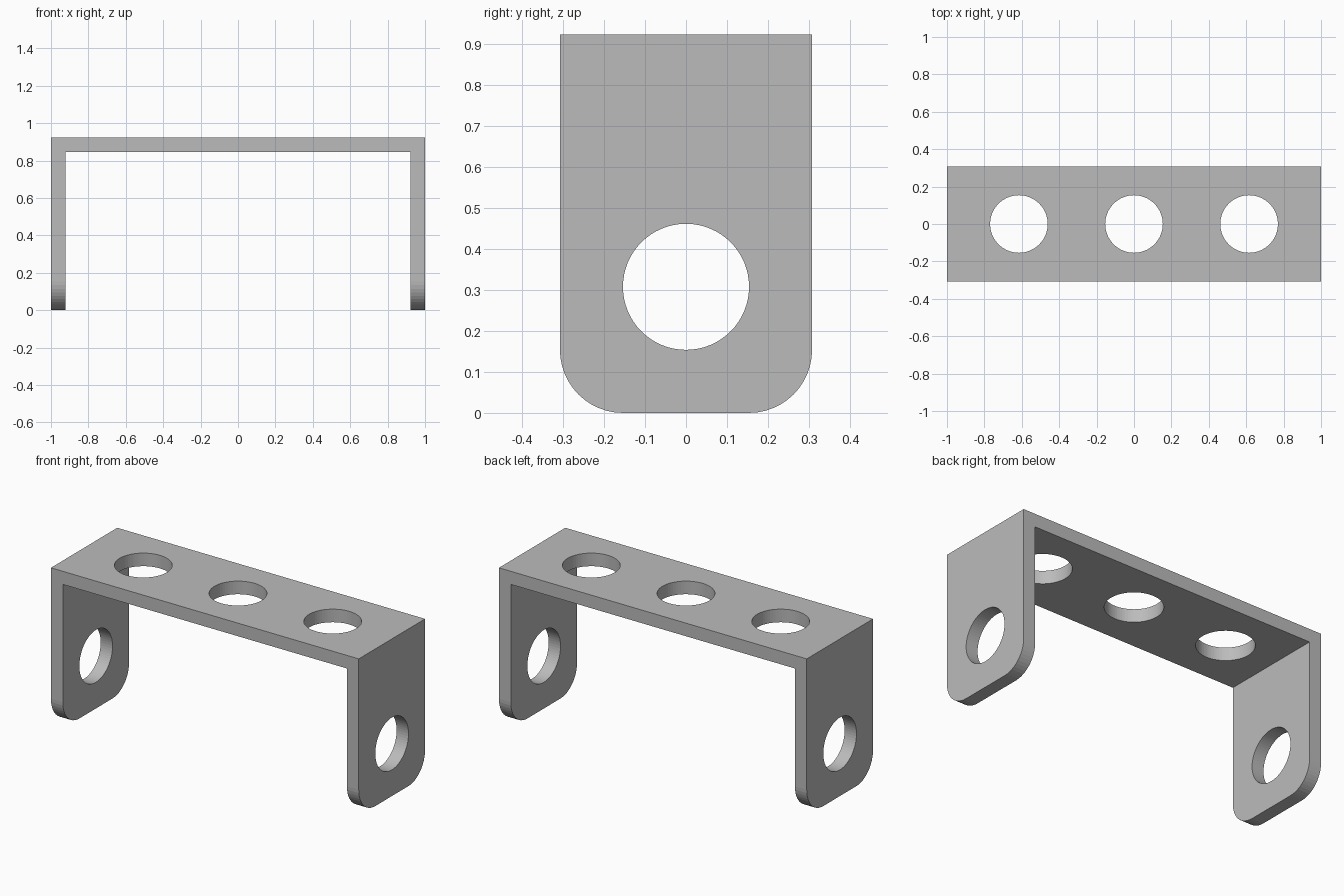
import bpy
import bmesh
from math import pi
from mathutils import Matrix, Vector

cube = bpy.data.objects.get("Cube")
if cube:
    bpy.data.objects.remove(cube, do_unlink=True)

# Proportions follow a 26 x 8 x 12 module bracket
U = 2 / 26
HALF_LENGTH, HALF_DEPTH, HEIGHT = 13 * U, 4 * U, 12 * U
THICKNESS, RADIUS = U, 2 * U

metal = bpy.data.materials.new("plain grey")
metal.use_nodes = True
grey = (0.5, 0.5, 0.5, 1)
metal.diffuse_color = grey
metal.node_tree.nodes["Principled BSDF"].inputs["Base Color"].default_value = grey


def make_object(name, bm):
    bmesh.ops.recalc_face_normals(bm, faces=bm.faces)
    mesh = bpy.data.meshes.new(name)
    bm.to_mesh(mesh)
    bm.free()
    mesh.materials.append(metal)
    obj = bpy.data.objects.new(name, mesh)
    bpy.context.collection.objects.link(obj)
    return obj


# U-shaped channel extruded along y
outer, inner = HALF_LENGTH, HALF_LENGTH - THICKNESS
under = HEIGHT - THICKNESS
profile = [(-outer, 0), (-inner, 0), (-inner, under), (inner, under),
           (inner, 0), (outer, 0), (outer, HEIGHT), (-outer, HEIGHT)]
bm = bmesh.new()
face = bm.faces.new([bm.verts.new((x, -HALF_DEPTH, z)) for x, z in profile])
sweep = bmesh.ops.extrude_face_region(bm, geom=[face])["geom"]
bmesh.ops.translate(bm, vec=(0, 2 * HALF_DEPTH, 0),
                    verts=[g for g in sweep if isinstance(g, bmesh.types.BMVert)])

# Rounded lower corners of both legs
corners = [e for e in bm.edges
           if all(v.co.z < 0.01 for v in e.verts)
           and abs(e.verts[0].co.y - e.verts[1].co.y) < 0.01]
bmesh.ops.bevel(bm, geom=corners, offset=RADIUS, offset_type='OFFSET',
                segments=12, profile=0.5, affect='EDGES')
bracket = make_object("bracket", bm)


# Round holes through the top plate and both legs
def add_hole(bm, centre, rotation):
    bmesh.ops.create_cone(bm, cap_ends=True, segments=64, radius1=RADIUS,
                          radius2=RADIUS, depth=4 * THICKNESS,
                          matrix=Matrix.Translation(Vector(centre)) @ rotation)


holes = bmesh.new()
for x in (-8 * U, 0, 8 * U):
    add_hole(holes, (x, 0, HEIGHT - THICKNESS / 2), Matrix.Identity(4))
for side in (-1, 1):
    add_hole(holes, (side * (outer - THICKNESS / 2), 0, 4 * U),
             Matrix.Rotation(pi / 2, 4, 'Y'))
cutter = make_object("hole_cutter", holes)
cutter.hide_render = True

cut = bracket.modifiers.new("holes", 'BOOLEAN')
cut.operation = 'DIFFERENCE'
cut.solver = 'EXACT'
cut.object = cutter
bpy.context.view_layer.objects.active = bracket
bpy.ops.object.modifier_apply(modifier=cut.name)
bpy.data.objects.remove(cutter, do_unlink=True)
